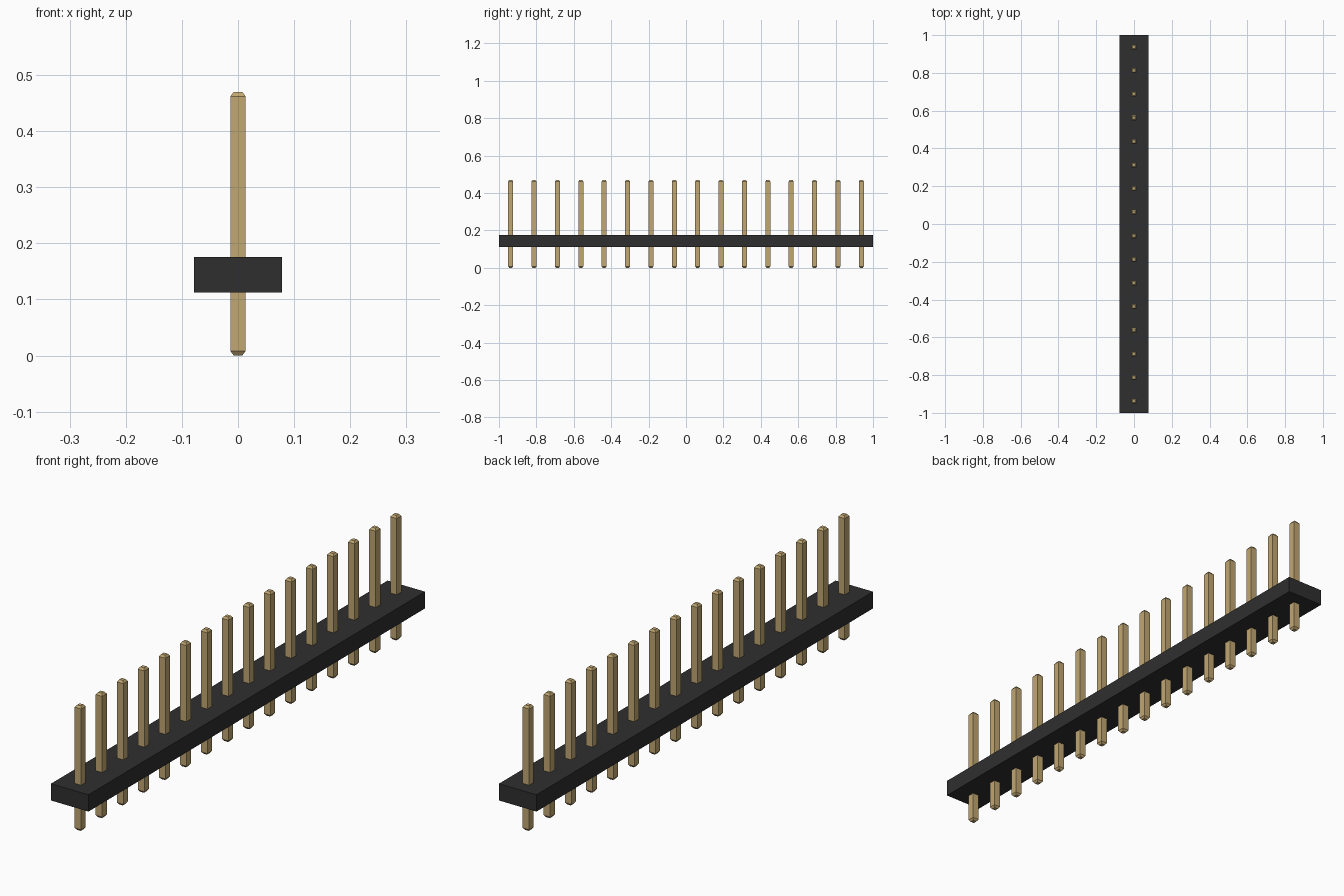
import bpy
import bmesh

PIN_COUNT = 16
LENGTH = 2.0
PITCH = LENGTH / PIN_COUNT
HEIGHT = 0.47

if "Cube" in bpy.data.objects:
    bpy.data.objects.remove(bpy.data.objects["Cube"], do_unlink=True)


def make_material(name, color):
    mat = bpy.data.materials.new(name)
    mat.use_nodes = True
    mat.diffuse_color = color
    mat.node_tree.nodes["Principled BSDF"].inputs["Base Color"].default_value = color
    return mat


def make_object(name, mesh, location):
    obj = bpy.data.objects.new(name, mesh)
    obj.location = location
    bpy.context.collection.objects.link(obj)
    return obj


def box_mesh(name, size, mat):
    bm = bmesh.new()
    bmesh.ops.create_cube(bm, size=1.0)
    bmesh.ops.scale(bm, vec=size, verts=bm.verts)
    mesh = bpy.data.meshes.new(name)
    bm.to_mesh(mesh)
    bm.free()
    mesh.materials.append(mat)
    return mesh


def pin_mesh(name, half, tip_half, chamfer, mat):
    """Square pin lofted through four rings, tapered at both ends."""
    bm = bmesh.new()
    rings = []
    for z, r in ((0, tip_half), (chamfer, half),
                 (HEIGHT - chamfer, half), (HEIGHT, tip_half)):
        corners = ((-r, -r), (r, -r), (r, r), (-r, r))
        rings.append([bm.verts.new((x, y, z)) for x, y in corners])
    for low, high in zip(rings, rings[1:]):
        for i in range(4):
            j = (i + 1) % 4
            bm.faces.new((low[i], low[j], high[j], high[i]))
    bm.faces.new(rings[0][::-1])
    bm.faces.new(rings[-1])
    mesh = bpy.data.meshes.new(name)
    bm.to_mesh(mesh)
    bm.free()
    mesh.materials.append(mat)
    return mesh


black = make_material("black plastic", (0.028, 0.028, 0.028, 1))
gold = make_material("dull gold", (0.54, 0.39, 0.17, 1))

# Plastic strip holding the pins
make_object("strip", box_mesh("strip", (0.156, LENGTH, 0.063), black), (0, 0, 0.144))

# Row of identical pins sharing one mesh
pin = pin_mesh("pin", 0.0135, 0.0075, 0.008, gold)
for n in range(PIN_COUNT):
    make_object(f"pin_{n + 1}", pin, (0, (n + 0.5) * PITCH - LENGTH / 2, 0))
